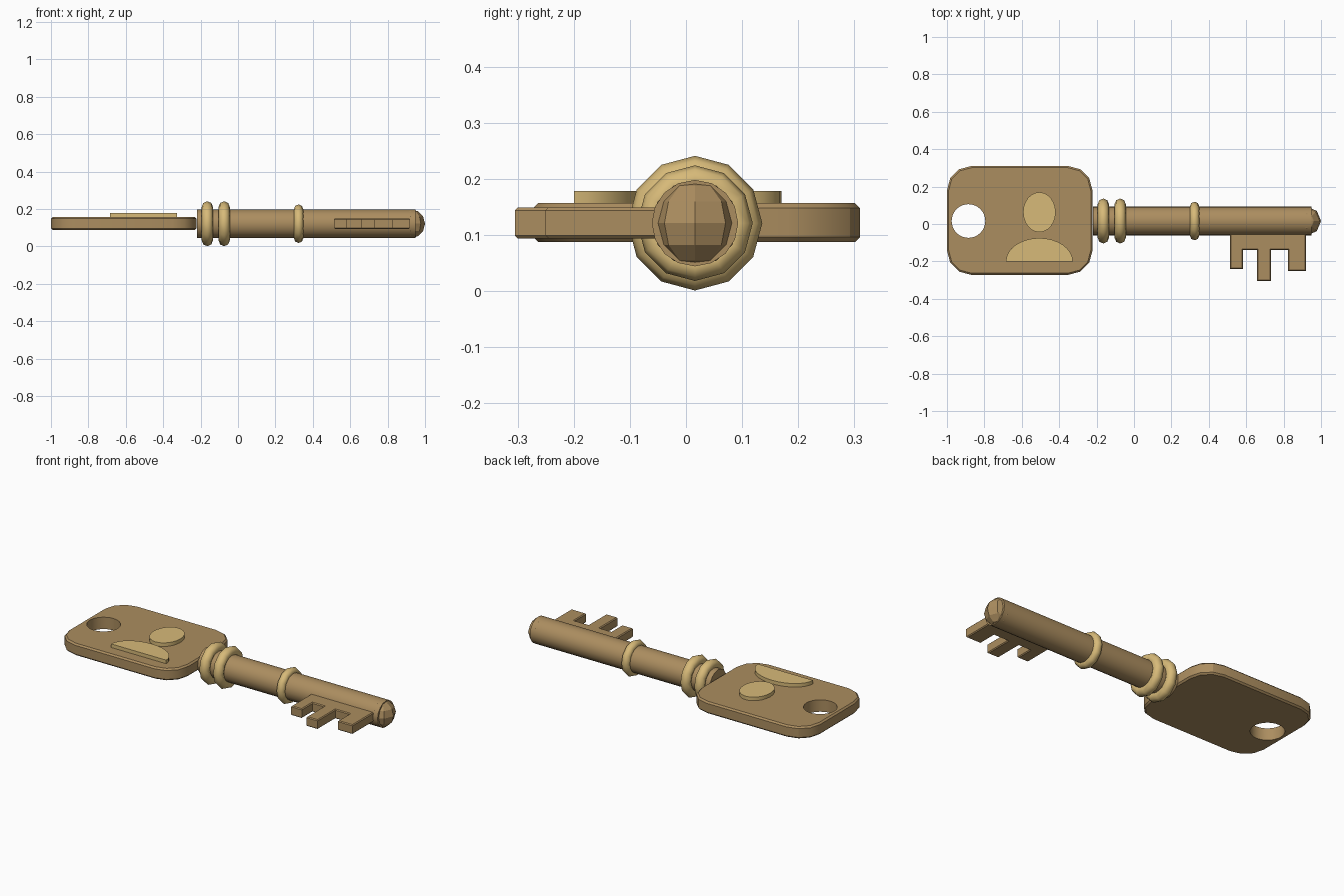
import bpy, bmesh, math
from mathutils import Matrix

if "Cube" in bpy.data.objects:
    bpy.data.objects.remove(bpy.data.objects["Cube"])

CY, CZ = 0.016, 0.121          # axis of the shaft


def material(name, rgb):
    m = bpy.data.materials.new(name)
    m.diffuse_color = (*rgb, 1)
    m.use_nodes = True
    m.node_tree.nodes["Principled BSDF"].inputs["Base Color"].default_value = m.diffuse_color
    return m


bronze = material("dark brass", (0.41, 0.268, 0.116))
brass = material("light brass", (0.68, 0.49, 0.19))


def make(name, bm, mat, smooth=0):
    bmesh.ops.recalc_face_normals(bm, faces=bm.faces)
    me = bpy.data.meshes.new(name)
    bm.to_mesh(me)
    bm.free()
    ob = bpy.data.objects.new(name, me)
    bpy.context.collection.objects.link(ob)
    me.materials.append(mat)
    bpy.ops.object.select_all(action='DESELECT')
    ob.select_set(True)
    bpy.context.view_layer.objects.active = ob
    if smooth:
        bpy.ops.object.shade_smooth_by_angle(angle=math.radians(smooth))
    return ob


def slab(name, pts, z0, z1, mat, bevel=0, smooth=0):
    """Flat outline in x, y raised from z0 to z1, with optional edge bevel."""
    bm = bmesh.new()
    face = bm.faces.new([bm.verts.new((x, y, z0)) for x, y in pts])
    res = bmesh.ops.extrude_face_region(bm, geom=[face])
    top = [v for v in res['geom'] if isinstance(v, bmesh.types.BMVert)]
    bmesh.ops.translate(bm, verts=top, vec=(0, 0, z1 - z0))
    if bevel:
        rim = [e for e in bm.edges
               if abs(e.verts[0].co.z - e.verts[1].co.z) < 1e-5]
        bmesh.ops.bevel(bm, geom=rim, offset=bevel, segments=1,
                        affect='EDGES', profile=0.5)
    return make(name, bm, mat, smooth)


def arc(cx, cy, rx, ry, a0, a1, n):
    return [(cx + rx * math.cos(math.radians(a0 + (a1 - a0) * i / n)),
             cy + ry * math.sin(math.radians(a0 + (a1 - a0) * i / n)))
            for i in range(n + 1)]


# Bow: rounded plate with a round hole
x0, x1, y0, y1, r = -1.0, -0.222, -0.272, 0.31, 0.13
outline = []
for cx, cy, a in ((x1 - r, y1 - r, 0), (x0 + r, y1 - r, 90),
                  (x0 + r, y0 + r, 180), (x1 - r, y0 + r, 270)):
    outline += arc(cx, cy, r, r, a, a + 90, 3)
bow = slab("bow_plate", outline, 0.087, 0.157, bronze, bevel=0.009)
cutter = slab("hole_cutter", arc(-0.885, CY, 0.09, 0.09, 0, 360, 32)[:-1],
              0, 0.3, bronze)
cutter.hide_render = True
mod = bow.modifiers.new("hole", 'BOOLEAN')
mod.operation, mod.object, mod.solver = 'DIFFERENCE', cutter, 'EXACT'
bpy.context.view_layer.objects.active = bow
bpy.ops.object.modifier_apply(modifier=mod.name)
bpy.data.objects.remove(cutter)
bpy.context.view_layer.objects.active = bow
bow.select_set(True)
bpy.ops.object.shade_smooth_by_angle(angle=math.radians(30))

# Raised emblem: oval above a half oval
slab("emblem_oval", arc(-0.506, 0.063, 0.087, 0.107, 0, 360, 24)[:-1],
     0.15, 0.178, brass, smooth=30)
slab("emblem_half_oval", arc(-0.506, -0.2, 0.179, 0.125, 0, 180, 16),
     0.15, 0.178, brass, smooth=30)

# Shaft
bm = bmesh.new()
bmesh.ops.create_cone(bm, cap_ends=True, segments=16, radius1=0.077,
                      radius2=0.077, depth=1.17,
                      matrix=Matrix.Translation((0.365, CY, CZ))
                      @ Matrix.Rotation(math.pi / 2, 4, 'Y'))
make("shaft", bm, bronze, 30)

# Faceted rounded tip
bm = bmesh.new()
bmesh.ops.create_uvsphere(bm, u_segments=8, v_segments=6, radius=0.077,
                          matrix=Matrix.Translation((0.923, CY, CZ)))
make("shaft_tip", bm, bronze)

# Collar rings
for name, x, major, minor in (("collar_inner", -0.164, 0.09, 0.03),
                              ("collar_outer", -0.074, 0.09, 0.03),
                              ("collar_middle", 0.324, 0.078, 0.025)):
    bpy.ops.mesh.primitive_torus_add(
        major_radius=major, minor_radius=minor, major_segments=12,
        minor_segments=8, location=(x, CY, CZ), rotation=(0, math.pi / 2, 0))
    ring = bpy.context.object
    ring.name = name
    ring.data.materials.append(brass)
    bpy.ops.object.shade_smooth_by_angle(angle=math.radians(50))

# Bit with three teeth
teeth = [(0.513, 0.583, -0.24), (0.658, 0.732, -0.305), (0.824, 0.92, -0.25)]
profile = [(0.92, 0.0), (0.513, 0.0)]
for i, (a, b, low) in enumerate(teeth):
    if i:
        profile.append((a, -0.14))
    profile += [(a, low), (b, low)]
    if i < 2:
        profile.append((b, -0.14))
slab("bit", profile, 0.094, 0.149, bronze, bevel=0.005)
